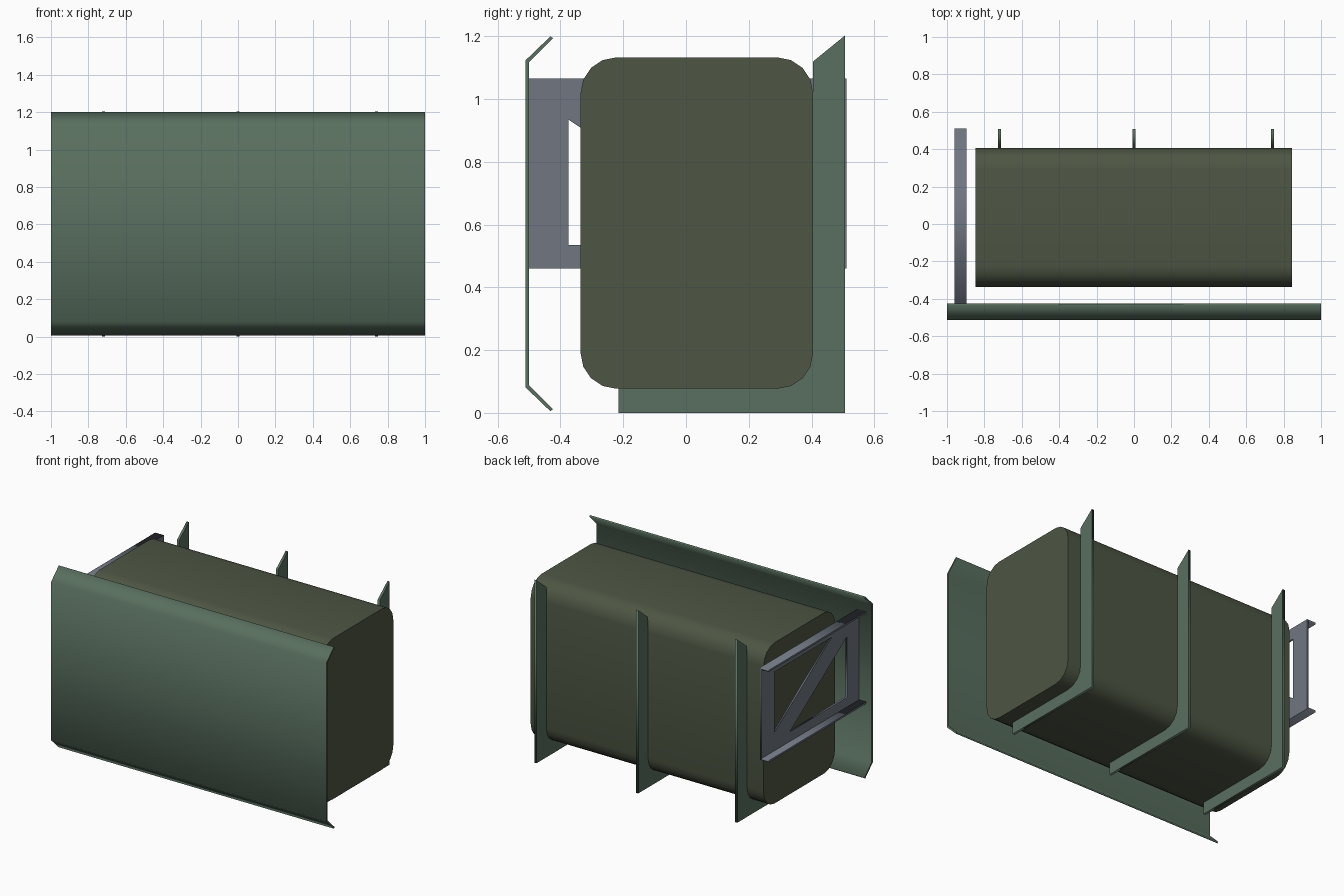
import bpy, bmesh, math
from mathutils import Matrix

if "Cube" in bpy.data.objects:
    bpy.data.objects.remove(bpy.data.objects["Cube"])


def material(name, rgb):
    m = bpy.data.materials.new(name)
    m.diffuse_color = (*rgb, 1)
    m.use_nodes = True
    m.node_tree.nodes["Principled BSDF"].inputs["Base Color"].default_value = m.diffuse_color
    return m


OLIVE = material("olive", (0.075, 0.092, 0.057))
GREEN = material("green", (0.10, 0.16, 0.115))
STEEL = material("steel", (0.16, 0.18, 0.22))


def prism(name, loops, x0, x1, mat):
    """Extrude (y, z) outlines along x; loops after the first are holes."""
    cu = bpy.data.curves.new(name, 'CURVE')
    cu.dimensions = '2D'
    cu.fill_mode = 'BOTH'
    cu.extrude = (x1 - x0) / 2
    for pts in loops:
        s = cu.splines.new('POLY')
        s.points.add(len(pts) - 1)
        for p, (y, z) in zip(s.points, pts):
            p.co = (y, z, 0, 1)
        s.use_cyclic_u = True
    tmp = bpy.data.objects.new(name + "_outline", cu)
    bpy.context.collection.objects.link(tmp)
    bpy.context.view_layer.update()
    me = bpy.data.meshes.new_from_object(tmp)
    bpy.data.objects.remove(tmp)
    bpy.data.curves.remove(cu)
    # outline (u, v, depth) becomes world (y, z, x)
    me.transform(Matrix(((0, 0, 1, (x0 + x1) / 2), (1, 0, 0, 0),
                         (0, 1, 0, 0), (0, 0, 0, 1))))
    bm = bmesh.new()
    bm.from_mesh(me)
    bmesh.ops.remove_doubles(bm, verts=bm.verts, dist=1e-5)
    bmesh.ops.recalc_face_normals(bm, faces=bm.faces)
    bm.to_mesh(me)
    bm.free()
    me.materials.clear()
    me.materials.append(mat)
    ob = bpy.data.objects.new(name, me)
    bpy.context.collection.objects.link(ob)
    return ob


def arc(cy, cz, r, a0, a1, n=4):
    angles = [math.radians(a0 + (a1 - a0) * i / n) for i in range(n + 1)]
    return [(cy + r * math.cos(a), cz + r * math.sin(a)) for a in angles]


def rect(y0, z0, y1, z1):
    return [(y0, z0), (y1, z0), (y1, z1), (y0, z1)]


# Tank with rounded long edges
Y0, Y1, Z0, Z1, R = -0.336, 0.405, 0.077, 1.133, 0.114
body = (arc(Y1 - R, Z1 - R, R, 0, 90) + arc(Y0 + R, Z1 - R, R, 90, 180)
        + arc(Y0 + R, Z0 + R, R, 180, 270) + arc(Y1 - R, Z0 + R, R, 270, 360))
tank = prism("tank", [body], -0.848, 0.845, OLIVE)
bpy.context.view_layer.objects.active = tank
tank.select_set(True)
bpy.ops.object.shade_smooth_by_angle(angle=math.radians(30))
tank.select_set(False)

# Front shield with lips folded back at top and bottom
panel = [(-0.424, 1.194), (-0.432, 1.200), (-0.512, 1.123), (-0.512, 0.082),
         (-0.432, 0.005), (-0.424, 0.012), (-0.500, 0.087), (-0.500, 1.118)]
prism("front_panel", [panel], -1, 1, GREEN)

# Ribs wrapping the tank's back and underside
rib = ([(-0.215, 0), (0.507, 0), (0.507, 1.203), (Y1, 1.12)]
       + arc(Y1 - R, Z0 + R, R, 360, 270) + [(-0.215, Z0)])
for i, x in enumerate((-0.72, 0, 0.74)):
    prism(f"rib_{i + 1}", [rib], x - 0.008, x + 0.008, GREEN)

# Side bracket: plate with two triangular openings and outward flanges
lower_hole = [(-0.375, 0.535), (0.22, 0.535), (-0.375, 0.935)]
upper_hole = [(0.38, 0.99), (-0.215, 0.99), (0.38, 0.59)]
prism("bracket_plate", [rect(-0.50, 0.46, 0.511, 1.066), lower_hole, upper_hole],
      -0.908, -0.896, STEEL)
for name, z in (("bracket_top_flange", 1.054), ("bracket_bottom_flange", 0.46)):
    prism(name, [rect(-0.50, z, 0.511, z + 0.012)], -0.96, -0.908, STEEL)
